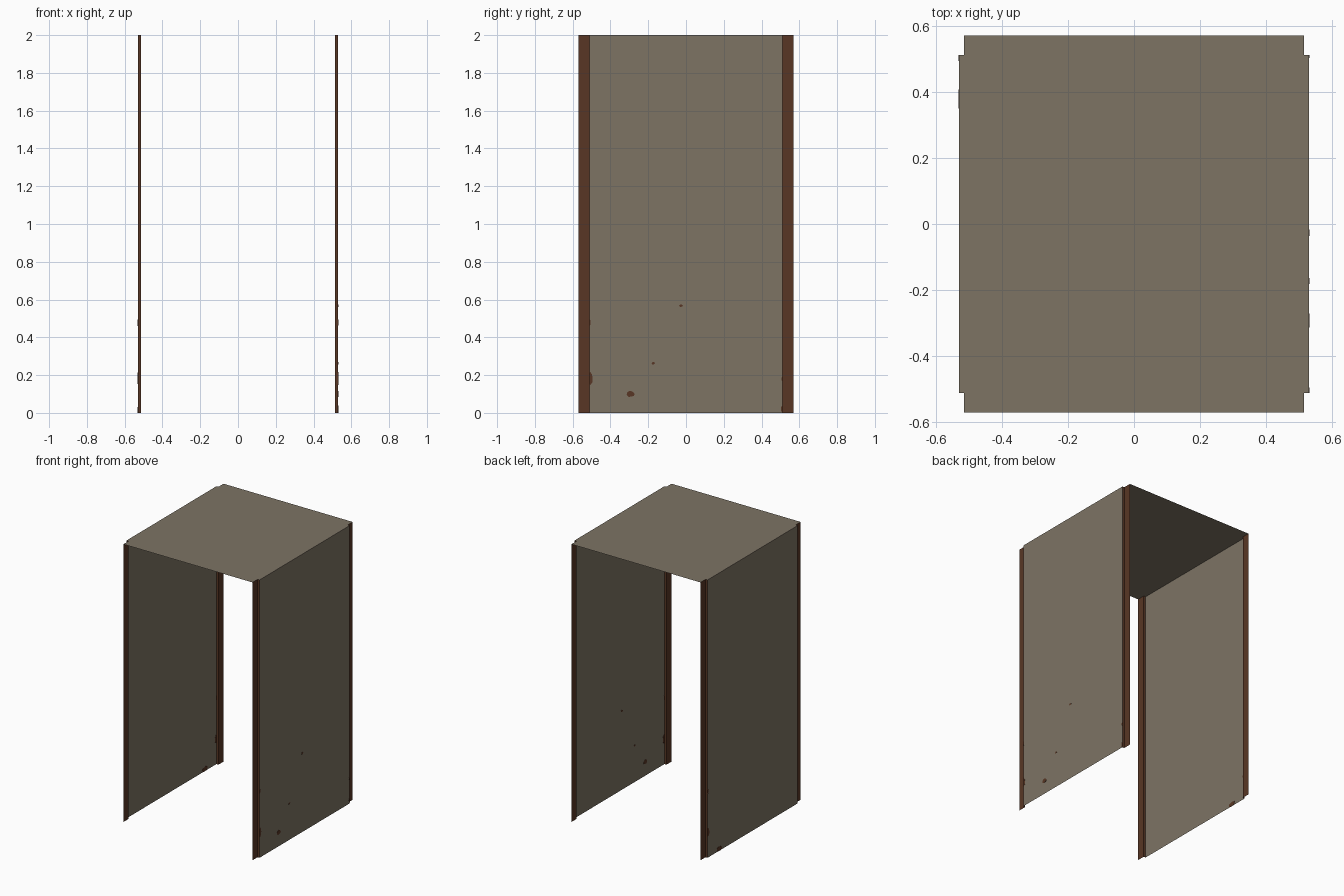
import bpy, math, random

if "Cube" in bpy.data.objects:
    bpy.data.objects.remove(bpy.data.objects["Cube"])

random.seed(4)
XI, XO = 0.514, 0.53      # post plane and panel plane
YI, YO = 0.512, 0.57      # panel edge and post edge
H = 2.0


def material(name, rgb):
    m = bpy.data.materials.new(name)
    m.diffuse_color = (*rgb, 1)
    m.use_nodes = True
    m.node_tree.nodes["Principled BSDF"].inputs["Base Color"].default_value = m.diffuse_color
    return m


GREY = material("weathered grey", (0.205, 0.172, 0.127))
RUST = material("rust brown", (0.098, 0.037, 0.018))


def mesh_object(name, verts, faces, mat):
    me = bpy.data.meshes.new(name)
    me.from_pydata(verts, [], faces)
    me.materials.append(mat)
    ob = bpy.data.objects.new(name, me)
    bpy.context.collection.objects.link(ob)
    return ob


def sheet(name, path, mat):
    """Vertical sheet following an xy path."""
    n = len(path)
    verts = [(x, y, z) for z in (0, H) for x, y in path]
    mesh_object(name, verts, [(i, i + 1, n + i + 1, n + i) for i in range(n - 1)], mat)


def spot(name, side, y, z, ry, rz):
    """Thin irregular rust plate showing on both faces of a panel."""
    n = 9
    ring = []
    for i in range(n):
        a = 2 * math.pi * i / n
        k = random.uniform(0.8, 1.1)
        ring.append((max(-YI, min(YI, y + ry * k * math.cos(a))),
                     max(0.0, z + rz * k * math.sin(a))))
    verts = [(side * XO + t, p, q) for t in (-0.0015, 0.0015) for p, q in ring]
    faces = [tuple(reversed(range(n))), tuple(range(n, 2 * n))]
    faces += [(i, (i + 1) % n, n + (i + 1) % n, n + i) for i in range(n)]
    mesh_object(name, verts, faces, RUST)


# Side panels and folded corner posts
for s, side in ((1, "right"), (-1, "left")):
    sheet(side + "_panel", [(s * XO, -s * YI), (s * XO, s * YI)], GREY)
    for e, end in ((-1, "front"), (1, "back")):
        sheet(f"{end}_{side}_post",
              [(s * XI, e * YO), (s * XI, e * YI), (s * XO, e * YI)], RUST)

# Roof sheet with notched corners
outline = [(XI, -YO), (XI, -YI), (XO, -YI), (XO, YI), (XI, YI), (XI, YO)]
outline += [(-x, -y) for x, y in outline]
mesh_object("roof", [(x, y, H) for x, y in outline], [tuple(range(12))], GREY)

# Rust spots: y, z, half width, half height
edge_spots = [(-0.51, 0.185, 0.018, 0.036), (-0.51, 0.48, 0.006, 0.018)]
right_spots = edge_spots + [(-0.293, 0.1, 0.021, 0.017), (-0.173, 0.263, 0.009, 0.007),
                            (-0.027, 0.567, 0.01, 0.007), (0.51, 0.18, 0.005, 0.012),
                            (0.51, 0.02, 0.008, 0.02)]
left_spots = [(-y, z, a, b) for y, z, a, b in edge_spots] + [(0.38, 0.012, 0.03, 0.02)]
for s, side, spots in ((1, "right", right_spots), (-1, "left", left_spots)):
    for i, p in enumerate(spots):
        spot(f"{side}_rust_spot_{i}", s, *p)
